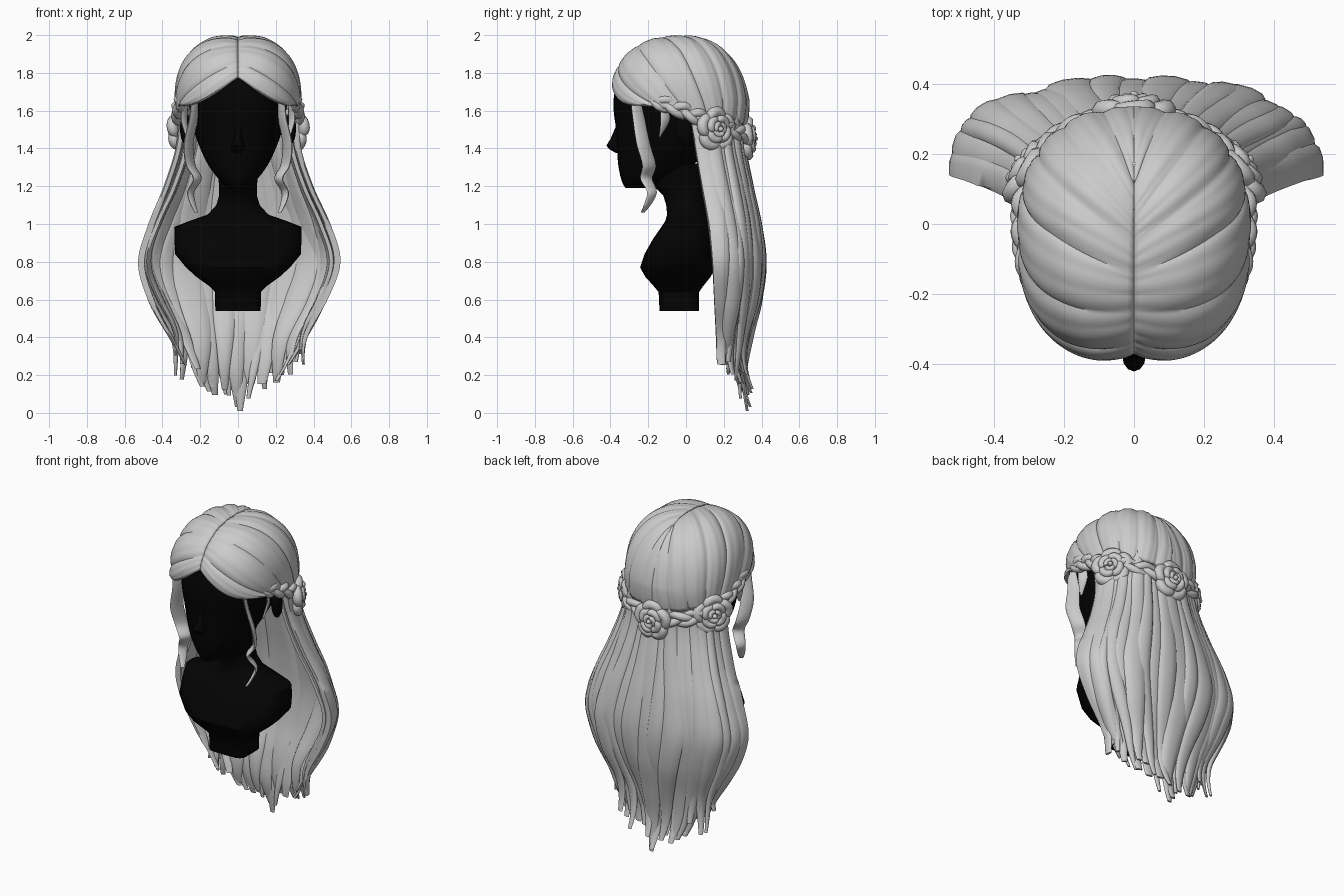
import bpy, bmesh, math, random
from mathutils import Vector
from math import sin, cos, pi, radians

if "Cube" in bpy.data.objects:
    bpy.data.objects.remove(bpy.data.objects["Cube"])

random.seed(4)
black = bpy.data.materials.new("black")
black.diffuse_color = (0.001, 0.001, 0.001, 1)
black.use_nodes = True
black.node_tree.nodes["Principled BSDF"].inputs["Base Color"].default_value = black.diffuse_color


def key(keys, p):
    """Smooth (Hermite) interpolation of rows (param, a, b, ...) at p."""
    n = len(keys)
    p = min(max(p, keys[0][0]), keys[-1][0])
    i = max(j for j in range(n - 1) if keys[j][0] <= p)
    a, b = keys[i], keys[i + 1]
    o, q = keys[max(i - 1, 0)], keys[min(i + 2, n - 1)]
    h = b[0] - a[0]
    t = (p - a[0]) / h
    out = []
    for c in range(1, len(a)):
        ma = (b[c] - o[c]) / (b[0] - o[0]) * h
        mb = (q[c] - a[c]) / (q[0] - a[0]) * h
        out.append((2*t**3 - 3*t*t + 1) * a[c] + (t**3 - 2*t*t + t) * ma
                   + (3*t*t - 2*t**3) * b[c] + (t**3 - t*t) * mb)
    return out


def finish(ob, mat=None, angle=40):
    if mat:
        ob.data.materials.append(mat)
    bpy.ops.object.select_all(action='DESELECT')
    bpy.context.view_layer.objects.active = ob
    ob.select_set(True)
    bpy.ops.object.shade_smooth_by_angle(angle=radians(angle))
    return ob


def loft(name, bodies, mat=None, closed=True, angle=40):
    """Skin lists of rings into one mesh object; closed rings get end caps."""
    bm = bmesh.new()
    for rings in bodies:
        vs = [[bm.verts.new(p) for p in r] for r in rings]
        n = len(vs[0])
        for a, b in zip(vs, vs[1:]):
            for j in range(n if closed else n - 1):
                k = (j + 1) % n
                bm.faces.new((a[j], a[k], b[k], b[j]))
        if closed:
            bm.faces.new(vs[0])
            bm.faces.new(vs[-1])
    bmesh.ops.recalc_face_normals(bm, faces=bm.faces)
    me = bpy.data.meshes.new(name)
    bm.to_mesh(me)
    bm.free()
    ob = bpy.data.objects.new(name, me)
    bpy.context.collection.objects.link(ob)
    return finish(ob, mat, angle)


def section(z, hw, yf, yb, power=1.0, n=32):
    f = lambda v: math.copysign(abs(v) ** power, v)
    return [(hw * f(cos(2*pi*i/n)), (yf + yb)/2 + (yb - yf)/2 * f(sin(2*pi*i/n)), z) for i in range(n)]


def tubes(name, paths):
    """Round tubes along lists of (point, radius)."""
    cu = bpy.data.curves.new(name, 'CURVE')
    cu.dimensions, cu.bevel_depth, cu.bevel_resolution, cu.use_fill_caps = '3D', 1.0, 2, True
    for path in paths:
        sp = cu.splines.new('POLY')
        sp.points.add(len(path) - 1)
        for q, (p, r) in zip(sp.points, path):
            q.co, q.radius = (*p, 1), r
    ob = bpy.data.objects.new(name, cu)
    bpy.context.collection.objects.link(ob)


def ball(name, loc, scale, mat=None, rot=(0, 0, 0)):
    bpy.ops.mesh.primitive_uv_sphere_add(segments=24, ring_count=14, location=loc, rotation=rot)
    ob = bpy.context.object
    ob.name, ob.scale = name, scale
    return finish(ob, mat, 60)


# Display bust: plinth, chest with cut-off shoulders, neck
loft("bust", [[section(*r) for r in [
    (.54, .12, -.14, .07, .4), (.64, .122, -.145, .07, .4), (.67, .15, -.17, .09, .5),
    (.72, .22, -.215, .13, .6), (.77, .275, -.243, .155, .7), (.84, .333, -.22, .165, .7),
    (.92, .336, -.175, .16, .7), (.985, .336, -.13, .14, .75), (1.015, .26, -.11, .13, .85),
    (1.05, .16, -.1, .115), (1.1, .115, -.105, .105), (1.15, .1, -.12, .1), (1.2, .1, -.17, .1),
    (1.25, .105, -.22, .11), (1.32, .12, -.22, .14)]]], black)

# Head, nose, ears
HEAD = [(1.19, .04, -.32, -.2), (1.22, .085, -.338, -.1), (1.3, .15, -.357, .02), (1.4, .2, -.365, .14),
        (1.5, .235, -.37, .23), (1.6, .255, -.383, .28), (1.7, .265, -.378, .28), (1.8, .25, -.34, .24),
        (1.88, .19, -.25, .17), (1.93, .08, -.12, .08)]
loft("head", [[section(z, *key(HEAD, z), .95) for z in [1.19 + .74*i/30 for i in range(31)]]], black)
loft("nose", [[section(z, w, y, -.33, n=12) for z, w, y in
               [(1.375, .02, -.37), (1.395, .036, -.405), (1.415, .034, -.422), (1.45, .022, -.4), (1.52, .016, -.37)]]], black)
for s in (-1, 1):
    ball("ear", (.275*s, -.01, 1.5), (.03, .05, .085), black, (.15, 0, .3*s))

# Scalp hair: parted in the middle, lobes swept down to the braid line
def scalp(v, t):
    ph, az = radians(22 + 112*v), radians(60 + 120*v)
    a = Vector((0, -cos(ph), sin(ph)))
    b = Vector((sin(az), -cos(az), -.05 - .37*v)).normalized()
    d = a.slerp(b, t)
    d.z -= .16 * sin(pi*t) * max(0, 1 - 4*v)
    norm = sum(abs(c)**2.4 for c in d) ** (1/2.4)
    w = v**.9 + .03*sin(9*v + 1) - .025
    lobe = abs(sin(pi * 7 * w)) ** .5
    fine = abs(sin(pi * 20 * w + 2*t))
    k = (.978 + .042*lobe*min(1, .25 + 3*t) + .007*fine - .02*math.exp(-t*25)) / norm
    y = d.y*k
    y *= 1 - .16*max(0, d.z*k) if y > 0 else 1.03
    return (max(0, .322*d.x*k), -.03 + .352*y, 1.65 + .343*d.z*k)

cap = loft("scalp_hair", [[[scalp(i/108, j/28) for j in range(29)] for i in range(109)]], closed=False, angle=35)
cap.modifiers.new("thick", 'SOLIDIFY').thickness = .012
cap.modifiers["thick"].offset = 0
cap.modifiers.new("mirror", 'MIRROR')

# Long hair: flattened locks following a curtain (z, half width, side y, back y)
LONG = [(0, .15, .22, .31), (.2, .27, .17, .3), (.4, .35, .16, .33), (.6, .45, .15, .38), (.8, .51, .14, .4),
        (1, .46, .12, .38), (1.2, .375, .085, .34), (1.4, .31, .05, .3), (1.6, .29, .02, .29)]

def curtain(u, z):
    w, f, b = key(LONG, z)
    a = u*pi/2
    return Vector((w*sin(a), f + (b - f)*max(cos(a), 0)**.62, z))

def lock(u, du, zend, inset, thick):
    phase, flick = random.uniform(0, 6), random.uniform(-.03, .05)
    curl = random.uniform(-.02, .06) * (1 if u > 0 else -1) * min(1, 2*abs(u))
    rings = []
    for i in range(45):
        t = i/44
        z = 1.58 + (zend - 1.58)*t
        uu = u + .045*t*sin(7*t + phase)
        taper = 1 if t < .75 else 1 - .5*((t - .75)/.25)**1.5
        tan = curtain(uu + .03, z) - curtain(uu - .03, z)
        n = Vector((-tan.y, tan.x, 0)).normalized()
        end = max(0, (t - .82)/.18)**2
        out = -inset + .012*t*sin(9*t + phase) + flick*end
        sway = Vector((curl*end, 0, 0))
        rings.append([curtain(uu + du*taper*cos(2*pi*k/10), z) + sway
                      + n*(out + thick*(.2 + .8*taper**2)*sin(2*pi*k/10)) for k in range(10)])
    return rings

def layer(n, du, inset, lift, reach):
    us = [-reach + 2*reach*i/(n - 1) for i in range(n)]
    return [lock(u, du*random.uniform(.75, 1.35), .01 + lift + .24*abs(u)**1.1 + random.uniform(0, .1)*(abs(u) > .1),
                 inset + random.uniform(-.01, .008), .018) for u in us]

loft("long_hair_outer", layer(19, .088, 0, 0, .97), angle=60)
loft("long_hair_inner", layer(15, .1, .03, .02, .93), angle=60)

# Loose wavy locks framing the face: rows (t, x, y, z, half width)
FACE = [(0, .225, -.265, 1.68, .03), (.2, .235, -.25, 1.56, .032), (.4, .262, -.225, 1.42, .036), (.55, .25, -.195, 1.31, .036),
        (.68, .215, -.21, 1.24, .032), (.8, .25, -.18, 1.17, .026), (.9, .24, -.2, 1.11, .02), (1, .22, -.23, 1.06, .01)]
EAR = [(0, .28, -.12, 1.63, .02), (.5, .285, -.11, 1.55, .024), (1, .27, -.14, 1.46, .004)]
for s in (-1, 1):
    bodies = []
    for keys in (FACE, EAR):
        rings = []
        for i in range(37):
            x, y, z, w = key(keys, i/36)
            rings.append([(s*(x + (.3*w + .004)*sin(2*pi*k/10) - .6*w*cos(2*pi*k/10)), y + w*cos(2*pi*k/10), z)
                          for k in range(10)])
        bodies.append(rings)
    loft("face_lock", bodies, angle=60)

# Three-strand braids running from the temples to the back
BRAID = [(0, .265, -.24, 1.69), (.17, .305, -.12, 1.64), (.34, .32, 0, 1.595), (.5, .31, .1, 1.55),
         (.66, .27, .2, 1.51), (.82, .165, .28, 1.48), (1, 0, .32, 1.46)]
for s in (-1, 1):
    paths = []
    for k in range(3):
        path = []
        for i in range(111):
            t = i/110
            c = Vector(key(BRAID, t))
            out = Vector((c.x, c.y + .03, 0)).normalized()
            a = t*2*pi*2.6 + k*2*pi/3
            size = min(1, .45 + 4*t)
            p = c + Vector((0, 0, .028*size*sin(a))) + out*(.012*size*sin(2*a))
            path.append(((s*p.x, p.y, p.z), .023*size))
        paths.append(path)
    tubes("braid", paths)

# Roses of coiled hair: rings of overlapping petals
def rose(c, nrm):
    c, nrm = Vector(c), Vector(nrm).normalized()
    up = Vector((0, 0, 1))
    side = up.cross(nrm)
    paths = []
    for n, r, h, rad, turn in ((5, .092, .0, .03, .3), (4, .058, .022, .022, .9), (3, .029, .032, .015, .2)):
        for i in range(n):
            path = []
            for j in range(13):
                q = -1 + j/6
                a = turn + 2*pi*i/n + q*pi/n*1.15
                rr = r*(1.02 - .28*q*q)
                path.append((c + (side*cos(a) + up*sin(a))*rr + nrm*(h + .008*q), rad*(1 - .5*q**4)))
            paths.append(path)
    tubes("rose_petals", paths)
    rot = nrm.to_track_quat('Z', 'Y').to_euler()
    ball("rose_base", c, (.085, .085, .02), rot=rot)
    ball("rose_bud", c + nrm*.04, (.014, .014, .016), rot=rot)

for s in (-1, 1):
    rose((.295*s, .16, 1.5), (.81*s, .59, .05))
rose((0, .325, 1.45), (0, 1, .05))
